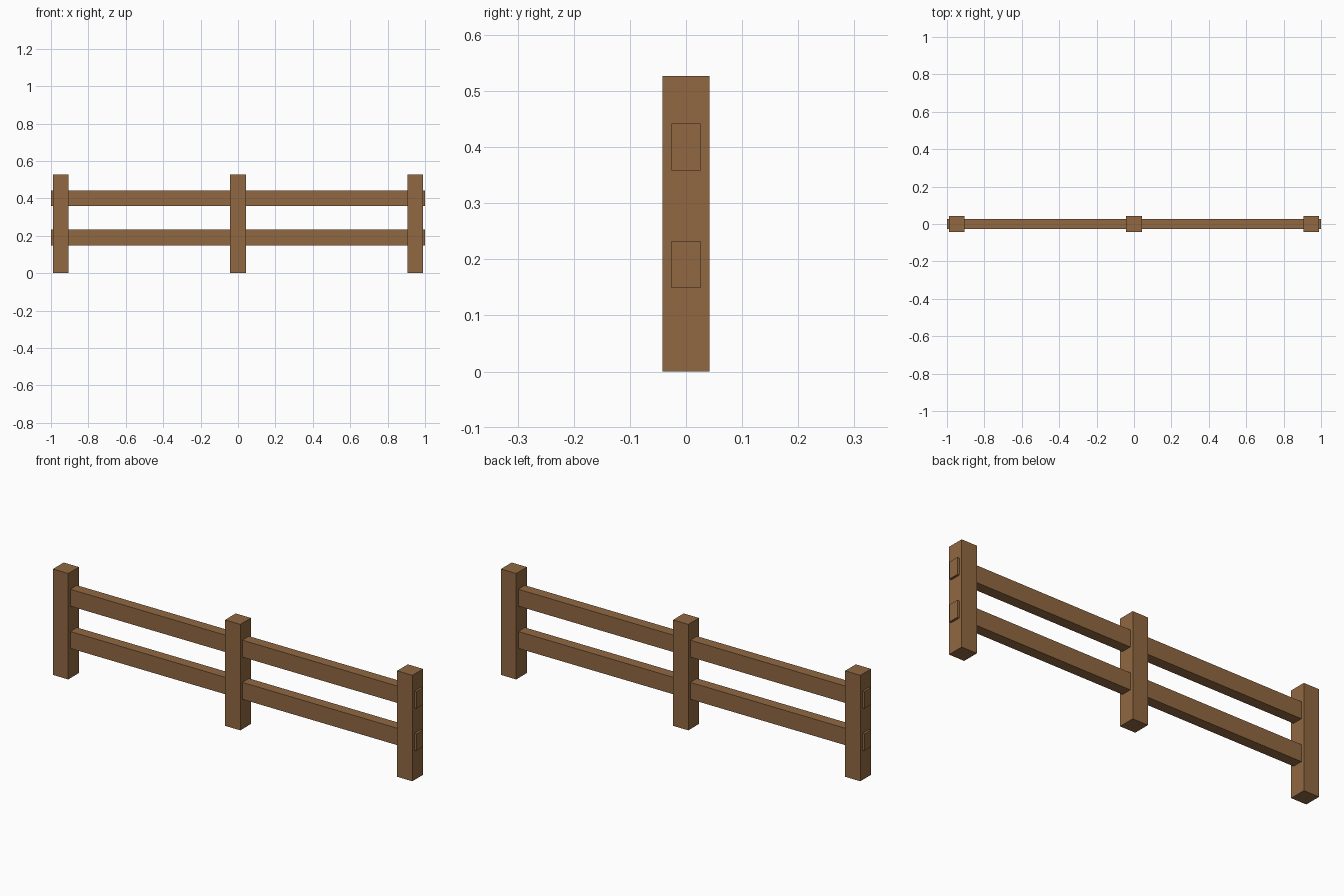
import bpy

if "Cube" in bpy.data.objects:
    bpy.data.objects.remove(bpy.data.objects["Cube"])

wood = bpy.data.materials.new("brown_wood")
wood.diffuse_color = (0.28, 0.14, 0.054, 1.0)
wood.use_nodes = True
wood.node_tree.nodes["Principled BSDF"].inputs["Base Color"].default_value = wood.diffuse_color


def box(name, center, size):
    bpy.ops.mesh.primitive_cube_add(size=1, location=center)
    obj = bpy.context.object
    obj.name = name
    obj.scale = size
    bpy.ops.object.transform_apply(location=False, rotation=False, scale=True)
    obj.data.materials.append(wood)
    return obj


POST_WIDTH, POST_HEIGHT = 0.084, 0.527

# Three square posts
for name, x in (("left_post", -0.947), ("middle_post", 0.0), ("right_post", 0.947)):
    box(name, (x, 0, POST_HEIGHT / 2), (POST_WIDTH, POST_WIDTH, POST_HEIGHT))

# Two rails running through the posts, ends poking out slightly
for name, z in (("lower_rail", 0.1905), ("upper_rail", 0.4005)):
    box(name, (0, 0, z), (2.0, 0.052, 0.084))
